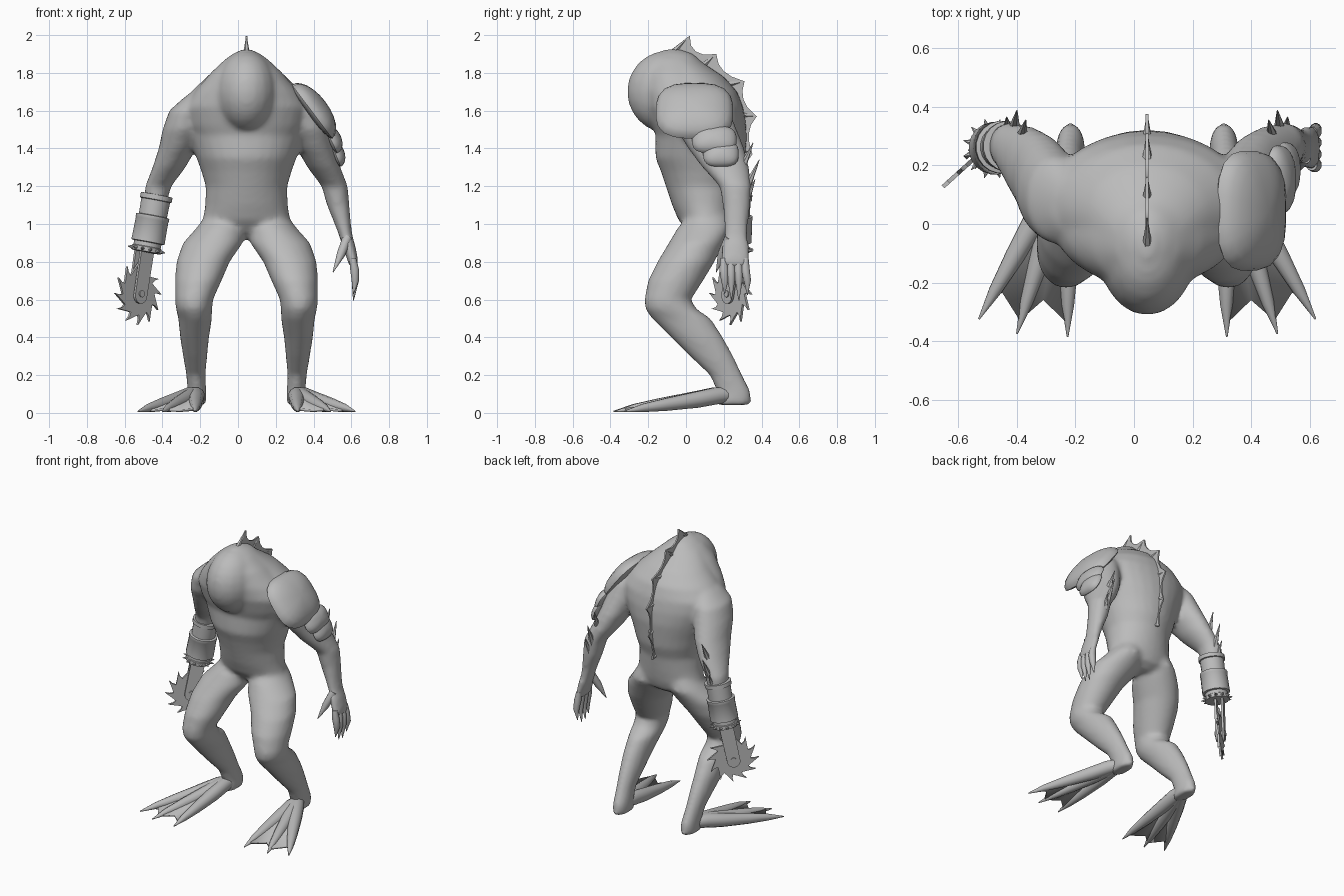
import bpy, bmesh, math
from mathutils import Vector, Matrix

if "Cube" in bpy.data.objects:
    bpy.data.objects.remove(bpy.data.objects["Cube"])

CX = 0.045          # body symmetry plane
mat = bpy.data.materials.new("plain_grey")
mat.diffuse_color = (0.5, 0.5, 0.5, 1)
mat.use_nodes = True
mat.node_tree.nodes["Principled BSDF"].inputs["Base Color"].default_value = mat.diffuse_color


def make(name, bm):
    bmesh.ops.recalc_face_normals(bm, faces=bm.faces[:])
    me = bpy.data.meshes.new(name)
    bm.to_mesh(me)
    bm.free()
    me.materials.append(mat)
    ob = bpy.data.objects.new(name, me)
    bpy.context.collection.objects.link(ob)
    return ob


def rings(bm, loops):
    """Skin a stack of closed loops and cap both ends."""
    vs = [[bm.verts.new(p) for p in lp] for lp in loops]
    n = len(vs[0])
    for a, b in zip(vs, vs[1:]):
        for i in range(n):
            j = (i + 1) % n
            bm.faces.new((a[i], a[j], b[j], b[i]))
    bm.faces.new(vs[0][::-1])
    bm.faces.new(vs[-1])


def loft(bm, slices, s=1, n=20):
    """Horizontal ellipses: (z, dx, y, rx, ry)."""
    rings(bm, [[(CX + s * dx + rx * math.cos(2 * math.pi * i / n),
                 y + ry * math.sin(2 * math.pi * i / n), z) for i in range(n)]
               for z, dx, y, rx, ry in slices])


def tube(bm, pts, n=8):
    """Round section along a path of (point, radius)."""
    d = (Vector(pts[-1][0]) - Vector(pts[0][0])).normalized()
    u = d.orthogonal().normalized()
    w = d.cross(u)
    rings(bm, [[Vector(p) + r * (u * math.cos(2 * math.pi * i / n) + w * math.sin(2 * math.pi * i / n))
                for i in range(n)] for p, r in pts])


def plate(bm, outline, o, u, v, thick):
    """Flat outline in the u,v plane, extruded to a thickness."""
    k = u.cross(v).normalized() * thick / 2
    rings(bm, [[o + u * a + v * b + sgn * k for a, b in outline] for sgn in (-1, 1)])


# body: torso, hunched neck, head, arms and legs blended into one skin
body = bmesh.new()
loft(body, [(0.92, 0, .12, .06, .05), (0.96, 0, .12, .18, .11), (1.02, 0, .105, .232, .145),
            (1.10, 0, .095, .219, .169), (1.20, 0, .085, .216, .192), (1.28, 0, .085, .24, .219),
            (1.35, 0, .075, .265, .237), (1.45, 0, .08, .305, .242), (1.54, 0, .08, .345, .237),
            (1.62, 0, .08, .35, .222), (1.70, 0, .06, .295, .212), (1.78, 0, .03, .21, .17),
            (1.86, 0, -.04, .125, .12), (1.90, 0, -.06, .075, .10), (1.925, 0, -.07, .02, .04)], n=28)
loft(body, [(1.42, 0, .02, .25, .16), (1.52, 0, .0, .30, .178), (1.62, 0, -.01, .32, .20), (1.70, 0, -.02, .275, .205),
            (1.80, 0, -.05, .19, .178), (1.88, 0, -.07, .105, .11)], n=28)
head = []
for i in range(13):
    a = math.pi * (i + .15) / 12.3
    head.append((1.70 - .217 * math.cos(a), 0, -.10, .165 * math.sin(a), .213 * math.sin(a)))
loft(body, head)
arm = [(1.68, .26, .06, .06, .10), (1.60, .31, .08, .10, .15), (1.50, .335, .11, .11, .16),
       (1.40, .365, .16, .10, .15), (1.30, .41, .21, .088, .125), (1.20, .467, .262, .070, .085),
       (1.10, .485, .268, .060, .074), (1.00, .51, .265, .044, .064), (.94, .525, .265, .036, .063),
       (.88, .543, .262, .035, .074), (.81, .562, .258, .029, .08), (.77, .568, .258, .022, .076)]
leg = [(1.12, .11, .11, .06, .08), (1.04, .12, .12, .10, .11), (.98, .135, .10, .13, .145),
       (.90, .178, .055, .159, .147),
       (.80, .23, 0, .142, .152), (.70, .255, -.055, .124, .147), (.60, .277, -.097, .10, .124),
       (.55, .278, -.08, .097, .137), (.50, .272, -.025, .09, .157), (.40, .275, .058, .077, .139),
       (.30, .272, .135, .064, .117), (.20, .268, .212, .051, .087), (.11, .262, .255, .05, .09),
       (.055, .262, .25, .05, .098), (.042, .262, .25, .045, .085)]
loft(body, arm, 1)
loft(body, arm[:7], -1)
for s in (-1, 1):
    loft(body, leg, s)
ob = make("body", body)
m = ob.modifiers.new("blend", 'REMESH')
m.mode = 'VOXEL'
m.voxel_size = 0.015
m.use_smooth_shade = True
m = ob.modifiers.new("soften", 'SMOOTH')
m.factor = 0.5
m.iterations = 9

# webbed feet
for s, side in ((-1, "right"), (1, "left")):
    bm = bmesh.new()
    X = lambda dx: CX + s * dx
    for tx, ty in ((.575, -.325), (.445, -.375), (.272, -.385)):
        a, t = Vector((X(.265), .22, .095)), Vector((X(tx), ty, .008))
        path = [(a, .04)]
        for f, z, r in ((.12, .09, .046), (.3, .07, .044), (.6, .044, .034), (.82, .026, .022)):
            p = a.lerp(t, f)
            path.append(((p.x, p.y, z), r))
        tube(bm, path + [(t, .003)], 12)
    make(side + "_toes", bm)
    bm = bmesh.new()
    apex = bm.verts.new((X(.268), .16, .12))
    edge = [bm.verts.new((X(x), y, z)) for x, y, z in
            ((.33, .13, .07), (.54, -.26, .025), (.495, -.235, .018), (.435, -.33, .025),
             (.355, -.26, .018), (.272, -.34, .025), (.235, .05, .06))]
    for p, q in zip(edge, edge[1:]):
        bm.faces.new((apex, p, q))
    ob = make(side + "_foot_web", bm)
    m = ob.modifiers.new("thickness", 'SOLIDIFY')
    m.thickness = 0.014

# clawed hand
bm = bmesh.new()
for y0, y1, z1 in ((.2, .205, .63), (.238, .24, .60), (.277, .28, .595), (.314, .325, .625)):
    tube(bm, [((CX + .562, y0, .82), .018), ((CX + .572, y0, .76), .024),
              ((CX + .576, y1, .70), .02), ((CX + .566, y1, z1), .002)], 12)
tube(bm, [((CX + .535, .23, .93), .026), ((CX + .50, .19, .84), .023), ((CX + .458, .16, .745), .002)], 12)
make("hand_fingers", bm)

# layered shoulder armour with squarish outlines
for name, c, rad, ang in (("shoulder_plate", (.392, .045, 1.595), (.178, .205, .088), 53),
                          ("upper_arm_plate", (.492, .15, 1.445), (.08, .118, .056), 64),
                          ("lower_arm_plate", (.516, .185, 1.372), (.074, .094, .048), 68)):
    bm = bmesh.new()
    bmesh.ops.create_uvsphere(bm, u_segments=24, v_segments=12, radius=1)
    for v in bm.verts:
        r = math.hypot(v.co.x, v.co.y)
        if r > 1e-4:
            a = math.atan2(v.co.y, v.co.x)
            k = (abs(math.cos(a)) ** 3 + abs(math.sin(a)) ** 3) ** (-1 / 3)
            v.co.x *= k
            v.co.y *= k
        if v.co.z < -.01:
            v.co.z *= .3
    M = Matrix.Translation(c) @ Matrix.Rotation(math.radians(ang), 4, 'Y') @ Matrix.Diagonal((*rad, 1))
    bmesh.ops.transform(bm, matrix=M, verts=bm.verts[:])
    make(name, bm)

# dorsal fin: swept spikes with a membrane between them
spikes = [(-.08, 1.90, .02, 1.995), (.08, 1.83, .16, 1.90), (.22, 1.74, .31, 1.755),
          (.28, 1.58, .375, 1.57), (.30, 1.40, .352, 1.37), (.265, 1.22, .31, 1.19)]
bm = bmesh.new()
for by, bz, ty, tz in spikes:
    tube(bm, [((CX, by, bz), .018), ((CX, ty, tz), .002)], 6)
make("back_spikes", bm)
bm = bmesh.new()
outer = []
for p, q in zip(spikes, spikes[1:]):
    for f, d in ((0, 0), (.25, .3), (.5, .42), (.75, .36)):   # sagging edge
        b = [p[i] * (1 - f) + q[i] * f for i in range(4)]
        outer.append((b[0] * d + b[2] * (1 - d), b[1] * d + b[3] * (1 - d)))
outer.append((spikes[-1][2], spikes[-1][3]))
inner = [(p[0] - .01, p[1] - .01) for p in reversed(spikes)]
plate(bm, outer + inner, Vector((CX, 0, 0)), Vector((0, 1, 0)), Vector((0, 0, 1)), .01)
make("back_fin", bm)

# spikes along the back of both arms
bm = bmesh.new()
for s in (-1, 1):
    for a, b in (((.43, .29, 1.28), (.415, .355, 1.43)), ((.455, .315, 1.18), (.445, .388, 1.34)),
                 ((.475, .31, 1.10), (.48, .365, 1.235))):
        tube(bm, [((CX + s * a[0], a[1], a[2]), .024), ((CX + s * b[0], b[1], b[2]), .002)], 6)
make("arm_spikes", bm)

# mechanical forearm cuff, turned along the arm
A, B = Vector((-.43, .266, 1.155)), Vector((-.487, .257, .85))
axis = (B - A).normalized()
bm = bmesh.new()
tube(bm, [(A.lerp(B, t), r) for t, r in
          ((0, .07), (.005, .086), (.09, .086), (.1, .078), (.36, .076), (.37, .09), (.43, .09), (.44, .088),
           (.82, .09), (.83, .074), (.9, .074), (.91, .08), (.99, .08), (1, .05))], 20)
make("forearm_cuff", bm)
bm = bmesh.new()
u = axis.orthogonal().normalized()
w = axis.cross(u)
for i in range(12):
    a = 2 * math.pi * i / 12
    d = u * math.cos(a) + w * math.sin(a)
    p = A.lerp(B, .95)
    tube(bm, [(p + d * .07, .014), (p + d * .104, .001)], 6)
make("cuff_spikes", bm)

# circular saw and its holder bars
U, V = Vector((.74, .67, 0)).normalized(), Vector((0, 0, 1))
N = U.cross(V)
O = Vector((-.53, .238, .63))
teeth = []
for i in range(12):
    for f, r in ((0, .112), (.4, .122), (.75, .14), (1.05, .165), (.95, .135)):
        a = -2 * math.pi * (i + f) / 12
        teeth.append((r * math.cos(a), r * math.sin(a)))
bm = bmesh.new()
plate(bm, teeth, O, U, V, .014)
make("saw_blade", bm)
bm = bmesh.new()
bar_v = (V * .25 + U * .05).normalized()
bar_u = bar_v.cross(N).normalized()
bar = [(.042 * math.cos(math.pi + math.pi * i / 8), .042 * math.sin(math.pi + math.pi * i / 8) - .01)
       for i in range(9)] + [(.045, .25), (-.045, .25)]
for k in (-1, 1):
    plate(bm, bar, O + N * .022 * k, bar_u, bar_v, .014)
tube(bm, [(O - N * .036, .018), (O + N * .036, .018)], 12)
make("saw_holder", bm)

# smooth shading with sharp edges kept
for o in bpy.data.objects:
    o.select_set(True)
    bpy.context.view_layer.objects.active = o
bpy.ops.object.shade_smooth_by_angle(angle=math.radians(40))
